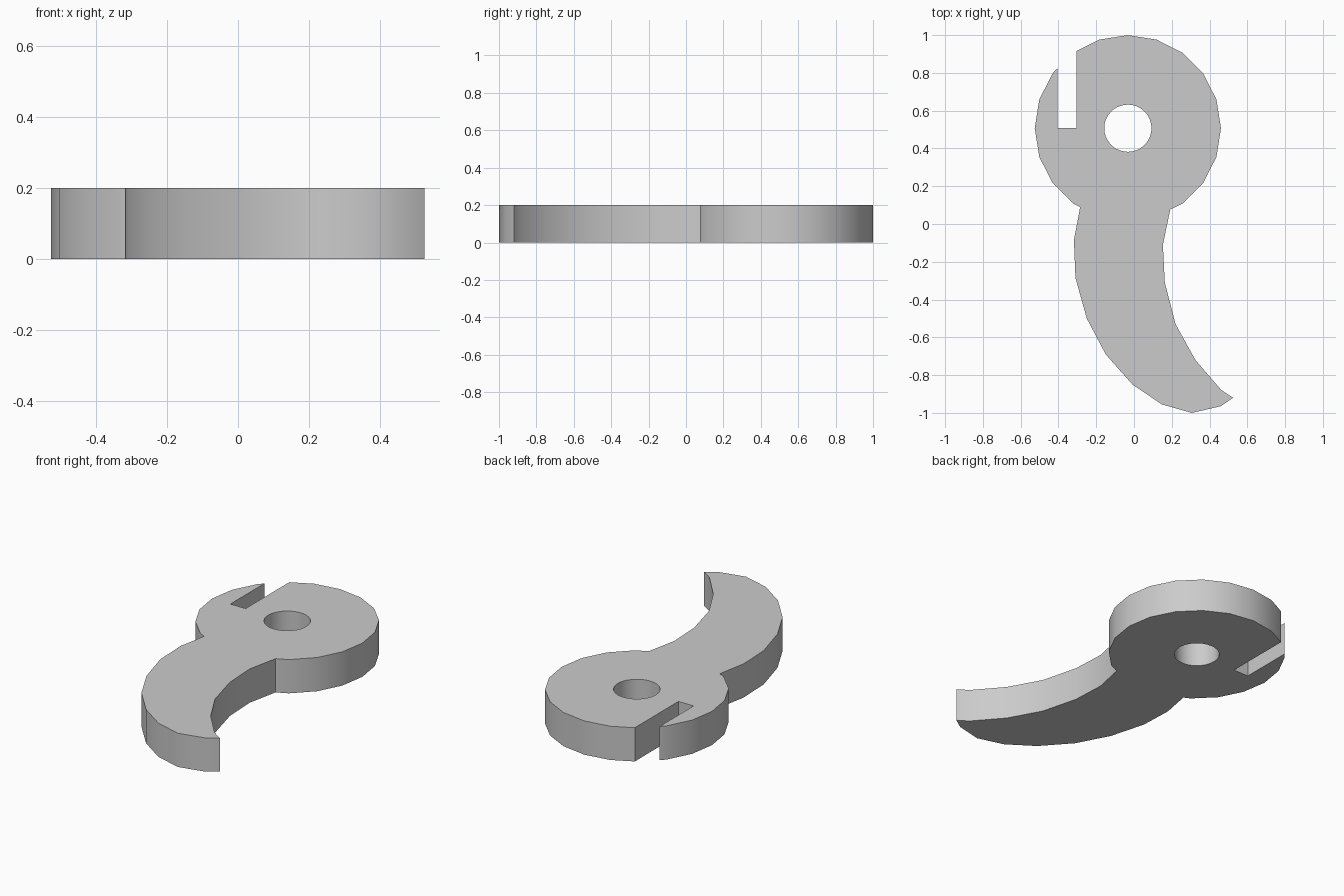
import bpy
import bmesh
from math import cos, sin, radians

default = bpy.data.objects.get("Cube")
if default:
    bpy.data.objects.remove(default, do_unlink=True)

CX, CY, RADIUS, HOLE, HEIGHT = -0.0325, 0.507, 0.493, 0.125, 0.2


def arc(radius, start, stop, step):
    """Points on a circle about the pivot, angles in degrees."""
    return [(CX + radius * cos(radians(a)), CY + radius * sin(radians(a)))
            for a in range(start, stop + 1, step)]


# Outline, counter-clockwise: 20-sided head with a slot, then the curved tail
slot = [(-0.305, 0.915), (-0.305, CY), (-0.405, CY), (-0.405, 0.825)]
tail_outer = [(-0.285, 0.09), (-0.318, -0.085), (-0.31, -0.285),
              (-0.25, -0.5), (-0.15, -0.69), (-0.008, -0.85),
              (0.147, -0.955), (0.306, -1.0), (0.458, -0.965)]
tail_inner = [(0.525, -0.92), (0.463, -0.88), (0.325, -0.72),
              (0.22, -0.53), (0.163, -0.31), (0.153, -0.11), (0.192, 0.077)]
outline = (arc(RADIUS, -54, 108, 18) + slot + arc(RADIUS, 144, 234, 18)
           + tail_outer + tail_inner)
hole = arc(HOLE, 0, 350, 10)

# Fill the profile around the pivot hole and extrude it
bm = bmesh.new()
edges = []
for loop in (outline, hole):
    verts = [bm.verts.new((x, y, 0)) for x, y in loop]
    edges += [bm.edges.new((v, verts[i - 1])) for i, v in enumerate(verts)]
bmesh.ops.triangle_fill(bm, edges=edges, use_beauty=True, use_dissolve=False)
result = bmesh.ops.extrude_face_region(bm, geom=bm.faces[:], use_keep_orig=True)
top = [g for g in result["geom"] if isinstance(g, bmesh.types.BMVert)]
bmesh.ops.translate(bm, verts=top, vec=(0, 0, HEIGHT))
bmesh.ops.recalc_face_normals(bm, faces=bm.faces[:])
mesh = bpy.data.meshes.new("pawl_lever")
bm.to_mesh(mesh)
bm.free()

lever = bpy.data.objects.new("pawl_lever", mesh)
bpy.context.collection.objects.link(lever)

# Single plain grey
grey = bpy.data.materials.new("plain grey")
grey.use_nodes = True
colour = (0.6, 0.6, 0.6, 1)
grey.diffuse_color = colour
grey.node_tree.nodes["Principled BSDF"].inputs["Base Color"].default_value = colour
mesh.materials.append(grey)

# Smooth rims with sharp corners
bpy.ops.object.select_all(action="DESELECT")
lever.select_set(True)
bpy.context.view_layer.objects.active = lever
bpy.ops.object.shade_smooth_by_angle(angle=radians(30))
